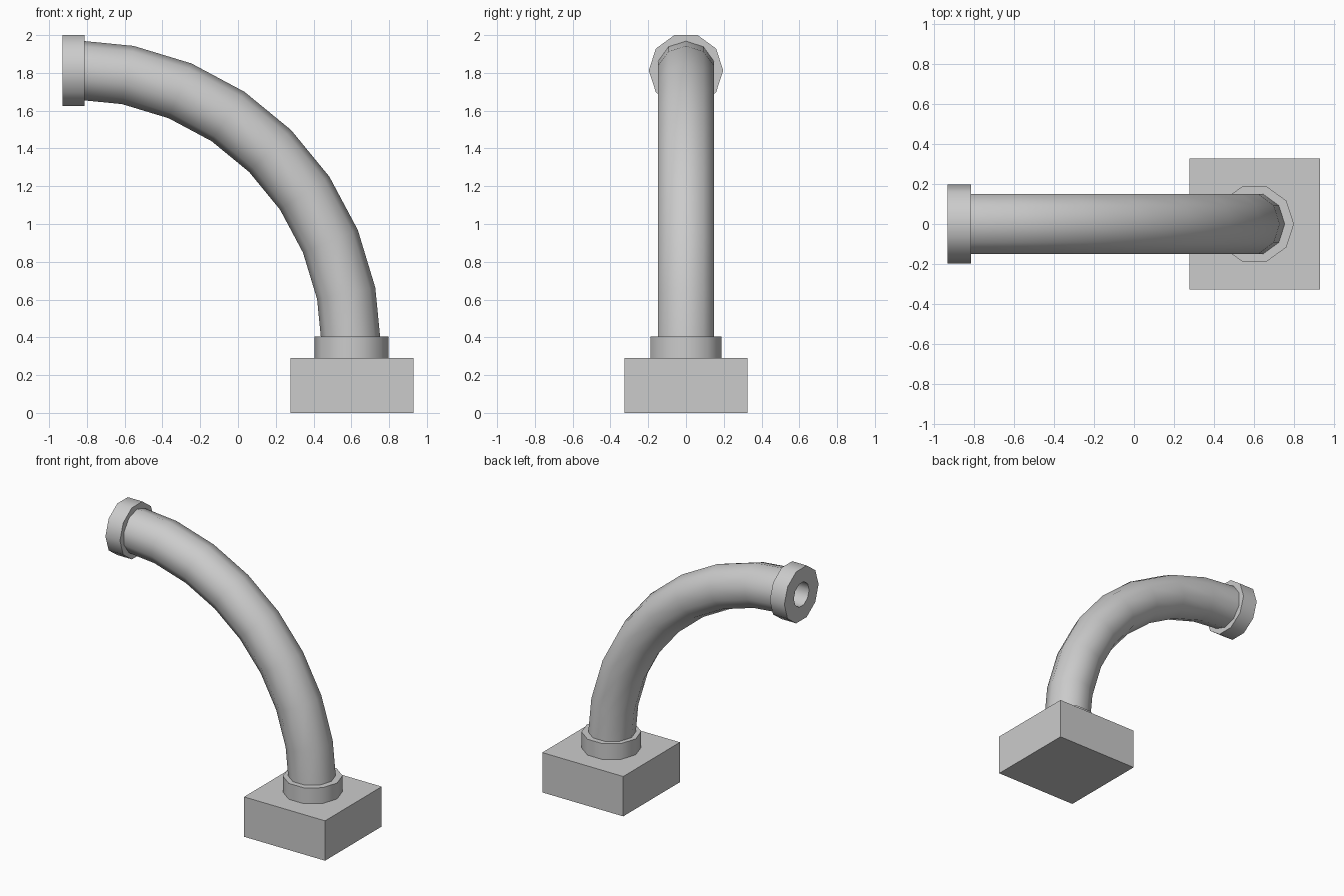
import bpy, bmesh
from math import sin, cos, pi, radians
from mathutils import Matrix

if "Cube" in bpy.data.objects:
    bpy.data.objects.remove(bpy.data.objects["Cube"])

SIDES = 10


def finish(name, bm, smooth=True):
    bmesh.ops.recalc_face_normals(bm, faces=bm.faces)
    mesh = bpy.data.meshes.new(name)
    bm.to_mesh(mesh)
    bm.free()
    ob = bpy.data.objects.new(name, mesh)
    bpy.context.collection.objects.link(ob)
    if smooth:
        bpy.ops.object.select_all(action='DESELECT')
        ob.select_set(True)
        bpy.context.view_layer.objects.active = ob
        bpy.ops.object.shade_smooth_by_angle(angle=radians(40))
    return ob


def bridge(bm, a, b):
    for i in range(SIDES):
        j = (i + 1) % SIDES
        bm.faces.new((a[i], a[j], b[j], b[i]))


def collar(name, matrix, outer=0.197, inner=0.088, depth=0.117):
    # Thick ring: rectangular section swept round the axis
    bm = bmesh.new()
    section = [(inner, -depth / 2), (outer, -depth / 2), (outer, depth / 2), (inner, depth / 2)]
    loops = [[bm.verts.new((r * cos(2 * pi * i / SIDES), r * sin(2 * pi * i / SIDES), z))
              for i in range(SIDES)] for r, z in section]
    for k in range(4):
        bridge(bm, loops[k], loops[(k + 1) % 4])
    bm.transform(matrix)
    return finish(name, bm)


# Square base block
bm = bmesh.new()
bmesh.ops.create_cube(bm, size=1, matrix=Matrix.Translation((0.603, 0, 0.145))
                      @ Matrix.Diagonal((0.652, 0.652, 0.29, 1)))
finish("base_block", bm, smooth=False)

# Quarter-circle pipe, ends seated halfway into the collars
cx, cz, bend, radius, steps = -0.87, 0.346, 1.471, 0.157, 8
bm = bmesh.new()
rings = []
for s in range(steps + 1):
    t = s / steps * pi / 2
    ring = []
    for i in range(SIDES):
        a = 2 * pi * i / SIDES
        d = bend + radius * cos(a)
        ring.append(bm.verts.new((cx + d * cos(t), radius * sin(a), cz + d * sin(t))))
    rings.append(ring)
for a, b in zip(rings, rings[1:]):
    bridge(bm, a, b)
finish("bent_pipe", bm)

# End collars
collar("lower_collar", Matrix.Translation((cx + bend, 0, 0.347)))
collar("upper_collar", Matrix.Translation((-0.871, 0, 1.813))
       @ Matrix.Rotation(pi / 2, 4, 'Y') @ Matrix.Rotation(pi / 2, 4, 'Z'))
